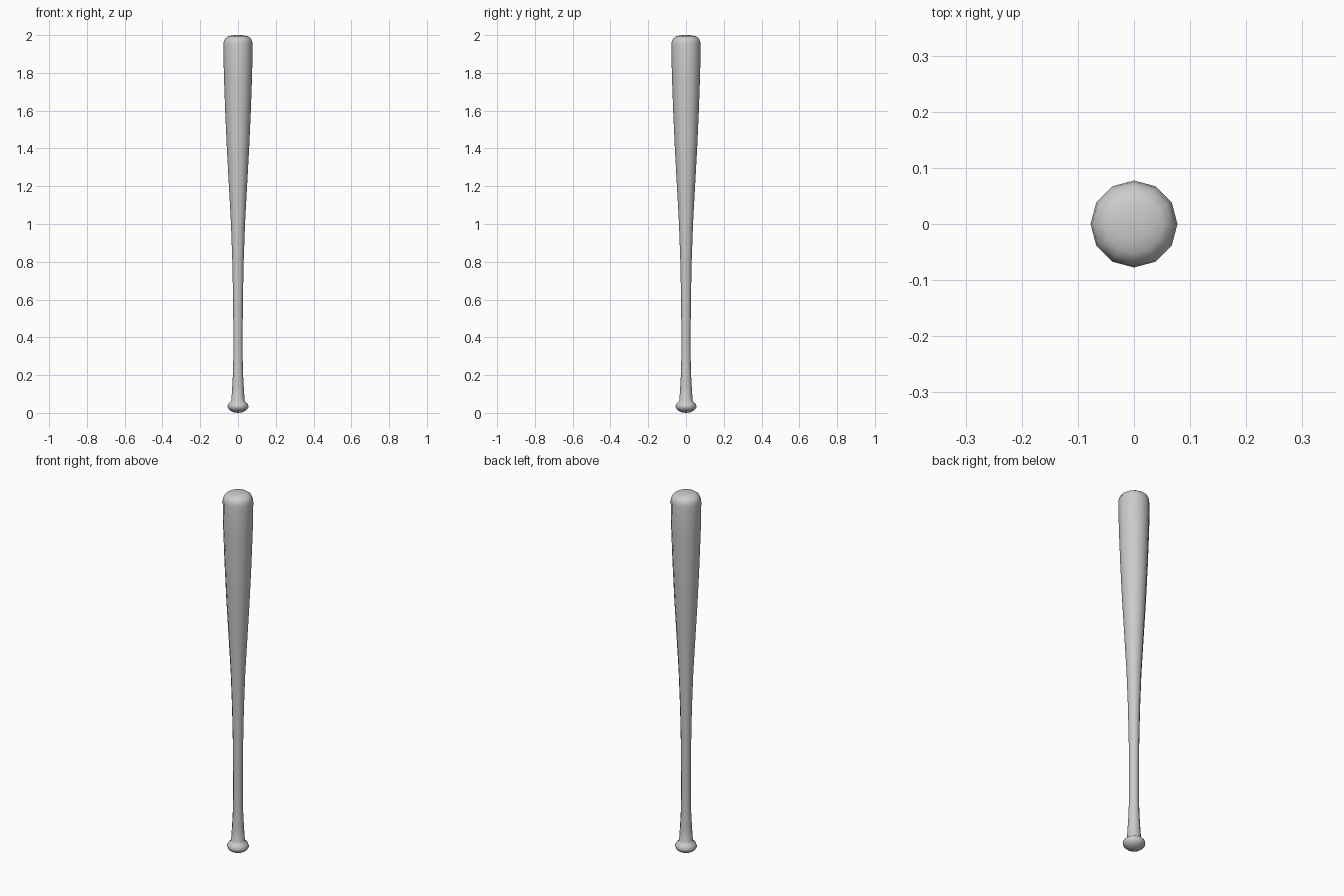
import bpy, bmesh, math

if "Cube" in bpy.data.objects:
    bpy.data.objects.remove(bpy.data.objects["Cube"])

SIDES = 12

# Half profile of the bat, (radius, height) from knob base to barrel tip
PROFILE = [
    (0.0, 0.0), (0.022, 0.003), (0.042, 0.013), (0.053, 0.024), (0.056, 0.036),
    (0.050, 0.050), (0.038, 0.060), (0.035, 0.066),
    (0.031, 0.13), (0.027, 0.20), (0.0245, 0.30), (0.0245, 0.42), (0.026, 0.60),
    (0.030, 0.80), (0.037, 1.00), (0.048, 1.20), (0.059, 1.40), (0.068, 1.60),
    (0.075, 1.80), (0.0775, 1.95),
    (0.075, 1.968), (0.067, 1.984), (0.052, 1.994), (0.028, 1.999), (0.0, 2.0),
]


def lathe(name, profile, sides):
    bm = bmesh.new()
    verts = [bm.verts.new((r, 0, z)) for r, z in profile]
    edges = [bm.edges.new(pair) for pair in zip(verts, verts[1:])]
    bmesh.ops.spin(bm, geom=verts + edges, cent=(0, 0, 0), axis=(0, 0, 1),
                   angle=math.tau, steps=sides, use_duplicate=False)
    bmesh.ops.remove_doubles(bm, verts=bm.verts[:], dist=0.0005)
    bmesh.ops.recalc_face_normals(bm, faces=bm.faces[:])
    for face in bm.faces:
        face.smooth = True
    mesh = bpy.data.meshes.new(name)
    bm.to_mesh(mesh)
    bm.free()
    obj = bpy.data.objects.new(name, mesh)
    bpy.context.collection.objects.link(obj)
    return obj


# One turned piece: knob, handle and barrel
lathe("baseball_bat", PROFILE, SIDES)
